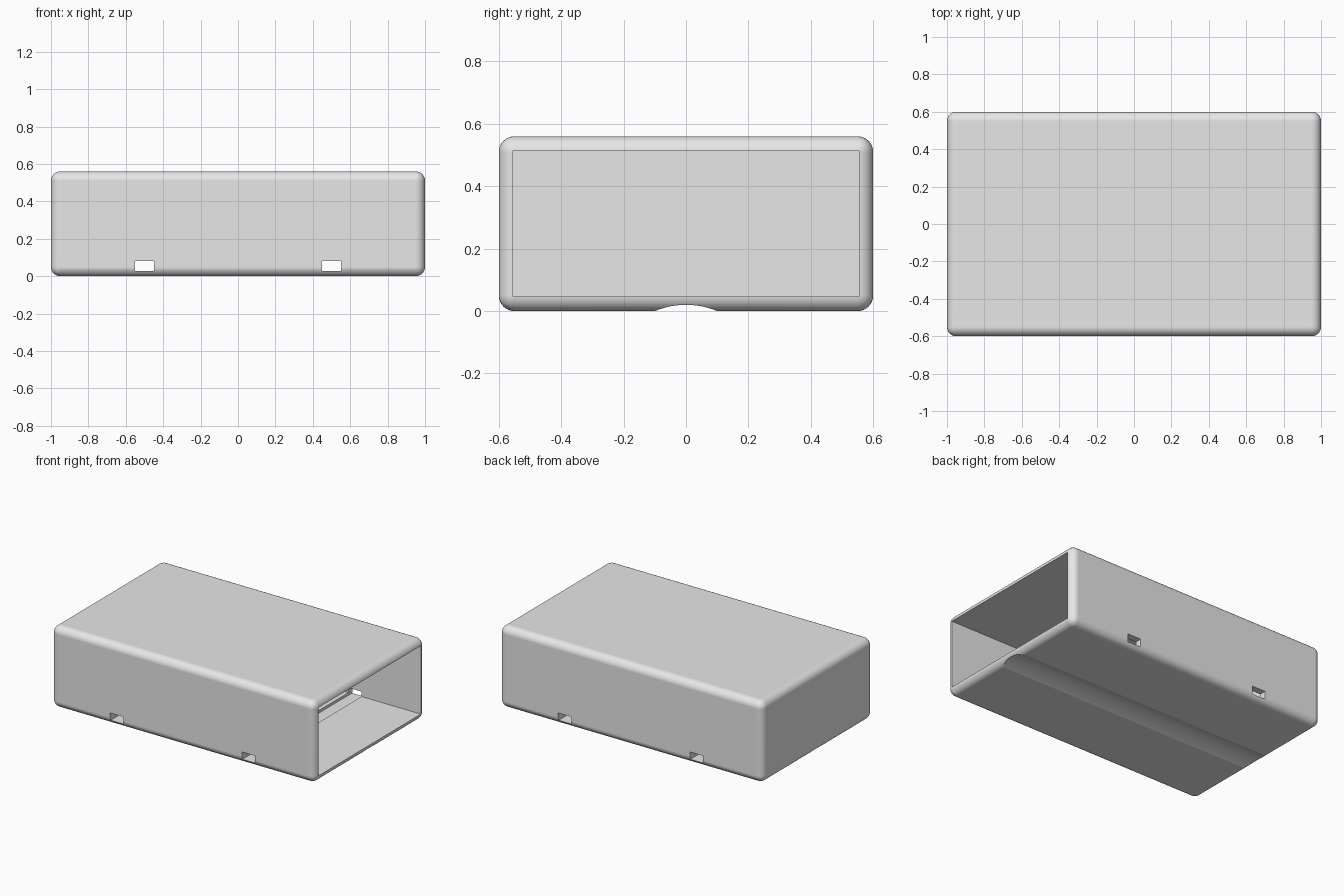
import bpy
import math

if "Cube" in bpy.data.objects:
    bpy.data.objects.remove(bpy.data.objects["Cube"], do_unlink=True)

LENGTH, WIDTH, HEIGHT = 2.0, 1.2, 0.56
WALL, ROUND = 0.046, 0.05

grey = bpy.data.materials.new("light grey")
grey.use_nodes = True
grey.diffuse_color = (0.8, 0.8, 0.8, 1)
grey.node_tree.nodes["Principled BSDF"].inputs["Base Color"].default_value = (0.8, 0.8, 0.8, 1)


def box(name, low, high):
    """Box between two opposite corners."""
    centre = [(a + b) / 2 for a, b in zip(low, high)]
    bpy.ops.mesh.primitive_cube_add(size=1, location=centre)
    ob = bpy.context.object
    ob.name = name
    ob.scale = [b - a for a, b in zip(low, high)]
    bpy.ops.object.transform_apply(location=True, rotation=True, scale=True)
    ob.data.materials.append(grey)
    return ob


def apply(ob, mod):
    bpy.context.view_layer.objects.active = ob
    bpy.ops.object.modifier_apply(modifier=mod.name)


def cut(ob, cutter):
    """Subtract a cutter and discard it."""
    cutter.hide_render = True
    mod = ob.modifiers.new("cut", "BOOLEAN")
    mod.operation, mod.solver, mod.object = "DIFFERENCE", "EXACT", cutter
    apply(ob, mod)
    bpy.data.objects.remove(cutter, do_unlink=True)


# Rounded outer case
hx, hy = LENGTH / 2, WIDTH / 2
case = box("sleeve_case", (-hx, -hy, 0), (hx, hy, HEIGHT))
bevel = case.modifiers.new("rounding", "BEVEL")
bevel.width, bevel.segments = ROUND, 8
apply(case, bevel)

# Hollow inside, open at the +x end
cut(case, box("cavity", (-hx + WALL, -hy + WALL, WALL), (hx + 0.2, hy - WALL, HEIGHT - WALL)))

# Strap slots running across the floor and out through both long walls
for x in (-0.5, 0.5):
    cut(case, box("strap_slot", (x - 0.05, -hy - 0.1, 0.028), (x + 0.05, hy + 0.1, 0.08)))

# Shallow round channel along the underside
radius = 0.26
bpy.ops.mesh.primitive_cylinder_add(vertices=96, radius=radius, depth=LENGTH + 0.4,
                                    location=(0, 0, 0.02 - radius),
                                    rotation=(0, math.pi / 2, 0))
channel = bpy.context.object
channel.data.materials.append(grey)
cut(case, channel)

# Smooth rounding with crisp openings
bpy.ops.object.select_all(action="DESELECT")
case.select_set(True)
bpy.context.view_layer.objects.active = case
bpy.ops.object.shade_smooth_by_angle(angle=math.radians(20))
normals = case.modifiers.new("even_normals", "WEIGHTED_NORMAL")
normals.keep_sharp = True
